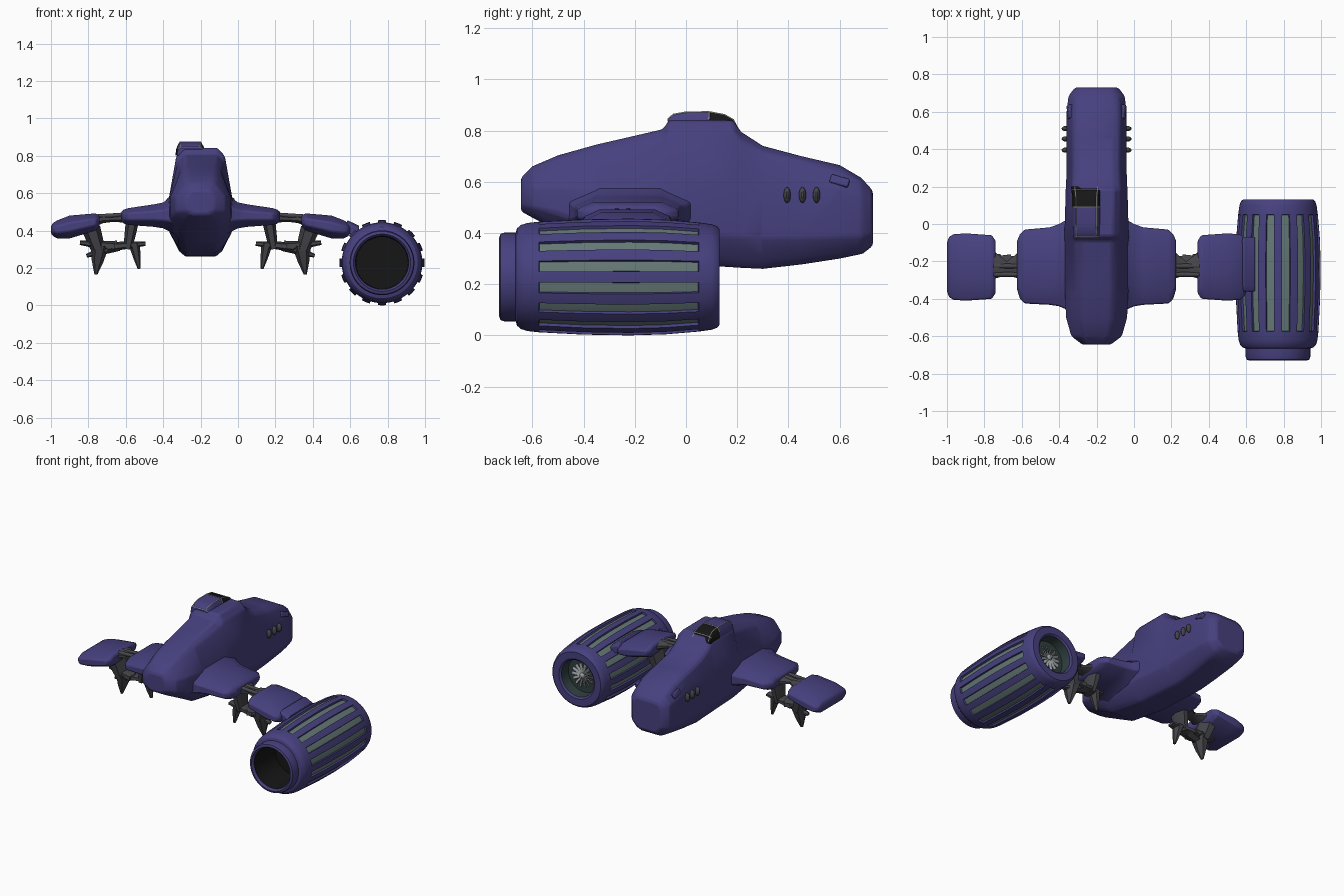
import bpy, bmesh, math
from mathutils import Vector, Matrix

if "Cube" in bpy.data.objects:
    bpy.data.objects.remove(bpy.data.objects["Cube"])

def mat(name, r, g, b):
    m = bpy.data.materials.new(name)
    m.diffuse_color = (r, g, b, 1)
    m.use_nodes = True
    m.node_tree.nodes["Principled BSDF"].inputs["Base Color"].default_value = m.diffuse_color
    return m

PURPLE = mat("hull_purple", .062, .052, .21)
DARK = mat("dark_metal", .06, .06, .07)
GREEN = mat("vent_green", .13, .19, .18)
DEEP = mat("intake_green", .03, .05, .05)
BLACK = mat("black", .008, .008, .008)
PALE = mat("pale_trim", .6, .6, .6)
GREY = mat("fan_grey", .3, .32, .33)
CX = -.2  # craft centre line

def finish(name, bm, mats, bevel=0, angle=32):
    bmesh.ops.recalc_face_normals(bm, faces=bm.faces)
    me = bpy.data.meshes.new(name)
    bm.to_mesh(me)
    bm.free()
    ob = bpy.data.objects.new(name, me)
    bpy.context.collection.objects.link(ob)
    for m in mats:
        me.materials.append(m)
    if bevel:
        b = ob.modifiers.new("bevel", 'BEVEL')
        b.width, b.segments, b.angle_limit = bevel, 2, math.radians(28)
    bpy.ops.object.select_all(action='DESELECT')
    ob.select_set(True)
    bpy.context.view_layer.objects.active = ob
    bpy.ops.object.shade_smooth_by_angle(angle=math.radians(angle))
    return ob

def skin(bm, rings):
    """Bridge equal-sized rings of points and cap both ends; returns rows of faces."""
    vs = [[bm.verts.new(p) for p in r] for r in rings]
    n = len(vs[0])
    rows = [[bm.faces.new((a[i], a[(i + 1) % n], b[(i + 1) % n], b[i])) for i in range(n)]
            for a, b in zip(vs, vs[1:])]
    caps = bm.faces.new(vs[0]), bm.faces.new(vs[-1])
    return rows, caps

def loft(name, rings, material, bevel=0, angle=32):
    bm = bmesh.new()
    skin(bm, rings)
    return finish(name, bm, [material], bevel, angle)

def side_loft(name, s, stations, material, c=.3, bevel=0):
    """Loft outwards along x; station = (distance, y0, y1, z0, z1), chamfered section."""
    rings = []
    for d, y0, y1, z0, z1 in stations:
        h = (z1 - z0) * c
        k = min(h * 2.2, (y1 - y0) * .3)
        pts = [(y0, z0 + h), (y0 + k, z0), (y1 - k, z0), (y1, z0 + h),
               (y1, z1 - h), (y1 - k, z1), (y0 + k, z1), (y0, z1 - h)]
        rings.append([(CX + s * d, y, z) for y, z in pts])
    return loft(name, rings, material, bevel)

# fuselage: y, bottom, low side, high side, top, half widths bottom / middle / top
hull = [(-.645, .485, .51, .57, .615, .05, .075, .055), (-.6, .46, .50, .58, .66, .09, .135, .08),
        (-.5, .41, .475, .58, .703, .115, .163, .10), (-.35, .33, .43, .565, .745, .12, .17, .11),
        (-.09, .285, .40, .56, .805, .12, .172, .122), (-.065, .282, .40, .56, .842, .12, .172, .13),
        (.185, .266, .385, .58, .84, .115, .165, .13), (.215, .264, .385, .58, .795, .115, .163, .128),
        (.3, .26, .38, .58, .74, .115, .16, .125), (.45, .277, .38, .58, .70, .115, .16, .125),
        (.6, .3, .385, .57, .665, .115, .16, .122), (.685, .315, .385, .55, .615, .11, .15, .115),
        (.73, .35, .395, .53, .565, .08, .115, .09)]
rings = []
for y, zb, zl, zh, zt, wb, wm, wt in hull:
    d = (zt - zh) * .16
    half = [(wt * .7, zt), (wt, zt - d), (wm, zh), (wm, zl), (wb, zb + (zl - zb) * .25), (wb * .7, zb)]
    rings.append([(CX + x, y, z) for x, z in half] + [(CX - x, y, z) for x, z in reversed(half)])
loft("fuselage", rings, PURPLE, .012, 38)

# canopy, offset to the left of the roof: y, top z, half width at the top
canopy = [(-.07, .845, .05), (-.05, .863, .054), (0, .872, .056), (.09, .873, .056),
          (.15, .862, .056), (.185, .842, .06), (.2, .812, .062)]
def canopy_ring(y, z, w):
    return [(-.255 - w - .02, y, .80), (-.255 - w - .016, y, min(.843, z - .008)), (-.255 - w, y, z),
            (-.255 + w, y, z), (-.255 + w + .016, y, min(.843, z - .008)), (-.255 + w + .02, y, .80)]
loft("canopy", [canopy_ring(*c) for c in canopy[:4]], PURPLE)
loft("canopy_glass", [canopy_ring(*c) for c in canopy[3:]], BLACK)

def tube(name, pts, r, material):
    cu = bpy.data.curves.new(name, 'CURVE')
    cu.dimensions, cu.bevel_depth, cu.bevel_resolution = '3D', r, 1
    sp = cu.splines.new('POLY')
    sp.points.add(len(pts) - 1)
    for p, q in zip(sp.points, pts):
        p.co = (*q, 1)
    cu.materials.append(material)
    ob = bpy.data.objects.new(name, cu)
    bpy.context.collection.objects.link(ob)

for side in (2, 3):
    tube("canopy_rail", [canopy_ring(*c)[side] for c in canopy], .003, PALE)
for i in (0, 3, 5):
    tube("canopy_hoop", canopy_ring(*canopy[i])[1:5], .003, PALE)

def spike(name, p, q, r0, r1, flat=1.0, sides=6, material=DARK):
    """Tapered bar from p to q, widened along y by flat."""
    p, q = Vector(p), Vector(q)
    d = (q - p).normalized()
    u = Vector((0, 1, 0))
    v = d.cross(u).normalized()
    def ring(c, r):
        return [c + r * (flat * math.cos(t) * u + math.sin(t) * v)
                for t in [2 * math.pi * (k + .5) / sides for k in range(sides)]]
    loft(name, [ring(p, r0), ring(p.lerp(q, .55), r0 * .55 + r1 * .45), ring(q, r1)], material)

for s, tag in ((1, "right"), (-1, "left")):
    # wing root and outer pod
    side_loft(tag + "_inner_wing", s, [(.1, -.48, .03, .36, .62), (.165, -.455, .02, .395, .575),
              (.20, -.44, -.0, .412, .55), (.25, -.432, -.018, .42, .54), (.385, -.425, -.03, .43, .52),
              (.41, -.40, -.055, .437, .512), (.425, -.35, -.09, .45, .5)], PURPLE, .3, .008)
    side_loft(tag + "_wing_pod", s, [(.54, -.37, -.09, .425, .48), (.56, -.4, -.06, .40, .492),
              (.70, -.41, -.05, .358, .48), (.765, -.405, -.055, .358, .455),
              (.79, -.39, -.07, .37, .44), (.80, -.36, -.1, .385, .42)], PURPLE, .3, .008)
    # dark joint between wing and pod
    side_loft(tag + "_wing_joint", s, [(.39, -.30, -.12, .44, .50), (.44, -.285, -.17, .445, .485),
              (.48, -.275, -.2, .445, .48), (.52, -.285, -.17, .44, .485), (.57, -.30, -.13, .42, .485)], DARK)
    for y in (-.27, -.225):
        tube(tag + "_joint_rod", [(CX + s * .41, y, .485), (CX + s * .56, y, .475)], .013, DARK)

    # landing claw under the joint
    def at(d, z, y=-.22):
        return (CX + s * d, y, z)
    spike(tag + "_claw_outer_arm", at(.585, .41), at(.545, .29), .05, .035, 1.9)
    spike(tag + "_claw_inner_arm", at(.365, .45), at(.39, .30), .035, .022, 2.2)
    spike(tag + "_claw_bar_outer", at(.46, .315), at(.645, .335), .028, .012, 2.4)
    spike(tag + "_claw_bar_inner", at(.50, .312), at(.295, .33), .026, .012, 2.4)
    spike(tag + "_claw_brace_outer", at(.44, .32), at(.61, .265), .03, .01, 1.6)
    spike(tag + "_claw_outer_toe", at(.54, .32), at(.56, .165), .05, .008, 1.4)
    spike(tag + "_claw_inner_toe", at(.355, .33), at(.328, .195), .03, .008, 1.5)

    # portholes and rear notch
    for y in (.395, .455, .51):
        bm = bmesh.new()
        bmesh.ops.create_uvsphere(bm, u_segments=14, v_segments=8, radius=1,
            matrix=Matrix.Translation((CX + s * .165, y, .548)) @ Matrix.Diagonal((.022, .014, .031, 1)))
        finish(tag + "_porthole", bm, [DARK])
    bm = bmesh.new()
    bmesh.ops.create_cube(bm, size=1, matrix=Matrix.Translation((CX + s * .137, .6, .6))
        @ Matrix.Rotation(-s * .4, 4, 'Y') @ Matrix.Rotation(-.3, 4, 'X') @ Matrix.Diagonal((.035, .075, .035, 1)))
    finish(tag + "_rear_vent", bm, [PURPLE], .006)

# engine pod: lathe with 16 sunken vent strips
EX, EZ, N = .77, .228, 64
prof = [(-.48, .138), (-.715, .142), (-.73, .153), (-.725, .168), (-.71, .173), (-.665, .173), (-.66, .19),
        (-.645, .203), (-.62, .211), (-.575, .216), (-.4, .225), (-.22, .228), (-.08, .224), (.05, .213),
        (.10, .206), (.122, .198), (.13, .188), (.13, .14), (.12, .128), (.05, .122)]
bm = bmesh.new()
rows, caps = skin(bm, [[(EX + r * math.cos(2 * math.pi * k / N), y, EZ + r * math.sin(2 * math.pi * k / N))
                        for k in range(N)] for y, r in prof])
bmesh.ops.recalc_face_normals(bm, faces=bm.faces)
for f in rows[0] + [caps[0]]:
    f.material_index = 2
for f in rows[-1] + [caps[1]]:
    f.material_index = 3
strips = [f for row in rows[9:13] for k, f in enumerate(row) if k % 4 in (1, 2)]
bmesh.ops.inset_region(bm, faces=strips, thickness=.002, depth=-.012, use_even_offset=True)
for f in strips:
    f.material_index = 1
finish("engine_pod", bm, [PURPLE, GREEN, BLACK, DEEP])

# fan in the rear opening
bm = bmesh.new()
for k in range(14):
    m = (Matrix.Translation((EX, .062, EZ)) @ Matrix.Rotation(2 * math.pi * k / 14, 4, 'Y')
         @ Matrix.Translation((.05, 0, 0)) @ Matrix.Rotation(.5, 4, 'X') @ Matrix.Diagonal((.07, .006, .019, 1)))
    bmesh.ops.create_cube(bm, size=1, matrix=m)
bmesh.ops.create_cone(bm, cap_ends=True, segments=20, radius1=.028, radius2=.01, depth=.04,
    matrix=Matrix.Translation((EX, .07, EZ)) @ Matrix.Rotation(-math.pi / 2, 4, 'X'))
finish("engine_fan", bm, [GREY])

# pylon joining the right pod to the engine
loft("engine_pylon", [[(x + dx, y, z + dz) for dx, dz in ((-.035, -.03), (.03, -.05), (.05, -.01), (-.015, .02))
                       for y in [yy]] for yy, x, z in ((-.36, .60, .42), (-.33, .60, .435), (-.1, .60, .435),
                                                      (-.07, .60, .42))], PURPLE, .006)
